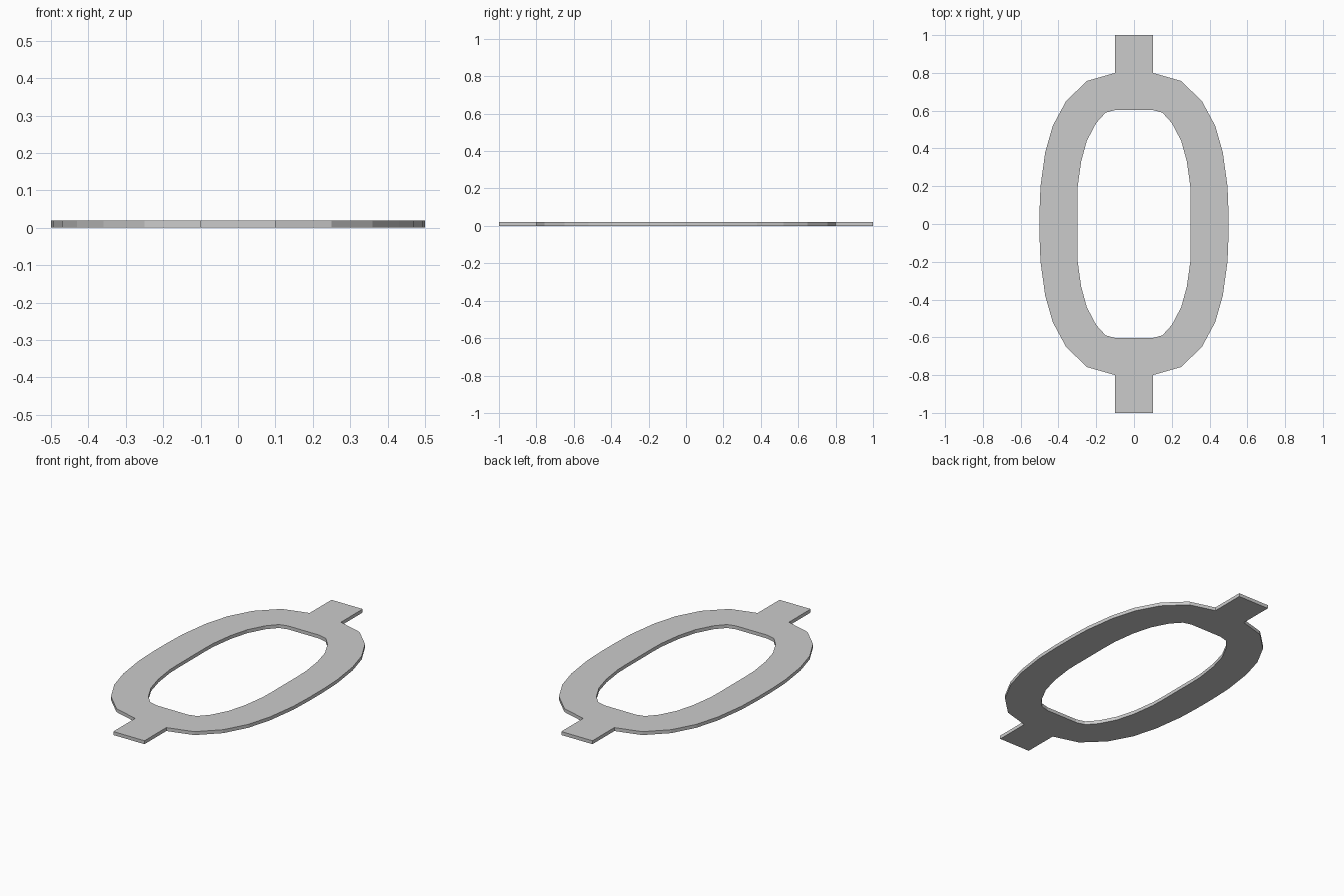
import bpy, bmesh

if "Cube" in bpy.data.objects:
    bpy.data.objects.remove(bpy.data.objects["Cube"])

THICK = 0.02

# Quarter outlines, from top centre round to the side
OUTER = [(0.1, 0.8), (0.25, 0.757), (0.36, 0.65), (0.43, 0.52),
         (0.47, 0.38), (0.495, 0.2), (0.5, 0.07)]
INNER = [(0.1, 0.603), (0.15, 0.59), (0.2, 0.535), (0.25, 0.44),
         (0.28, 0.33), (0.298, 0.2), (0.3, 0.13)]


def full_loop(quarter):
    """Mirror a quarter outline in x and y into a closed clockwise loop."""
    back = quarter[::-1]
    return (quarter + [(x, -y) for x, y in back]
            + [(-x, -y) for x, y in quarter] + [(-x, y) for x, y in back])


bm = bmesh.new()


def add_verts(points):
    return [bm.verts.new((x, y, 0)) for x, y in points]


# Oval ring
outer, inner = add_verts(full_loop(OUTER)), add_verts(full_loop(INNER))
n = len(outer)
for i in range(n):
    j = (i + 1) % n
    bm.faces.new((outer[i], outer[j], inner[j], inner[i]))

# End tabs, sharing the ring's straight end edges
half = n // 2
for a, b, y in ((outer[-1], outer[0], 1), (outer[half - 1], outer[half], -1)):
    c, d = add_verts([(b.co.x, y), (a.co.x, y)])
    bm.faces.new((a, b, c, d))

# Thickness
bmesh.ops.recalc_face_normals(bm, faces=bm.faces[:])
ext = bmesh.ops.extrude_face_region(bm, geom=bm.faces[:], use_keep_orig=True)
top = [g for g in ext["geom"] if isinstance(g, bmesh.types.BMVert)]
bmesh.ops.translate(bm, verts=top, vec=(0, 0, THICK))
bmesh.ops.recalc_face_normals(bm, faces=bm.faces[:])

mesh = bpy.data.meshes.new("oval_link_plate")
bm.to_mesh(mesh)
bm.free()
obj = bpy.data.objects.new("oval_link_plate", mesh)
bpy.context.collection.objects.link(obj)
